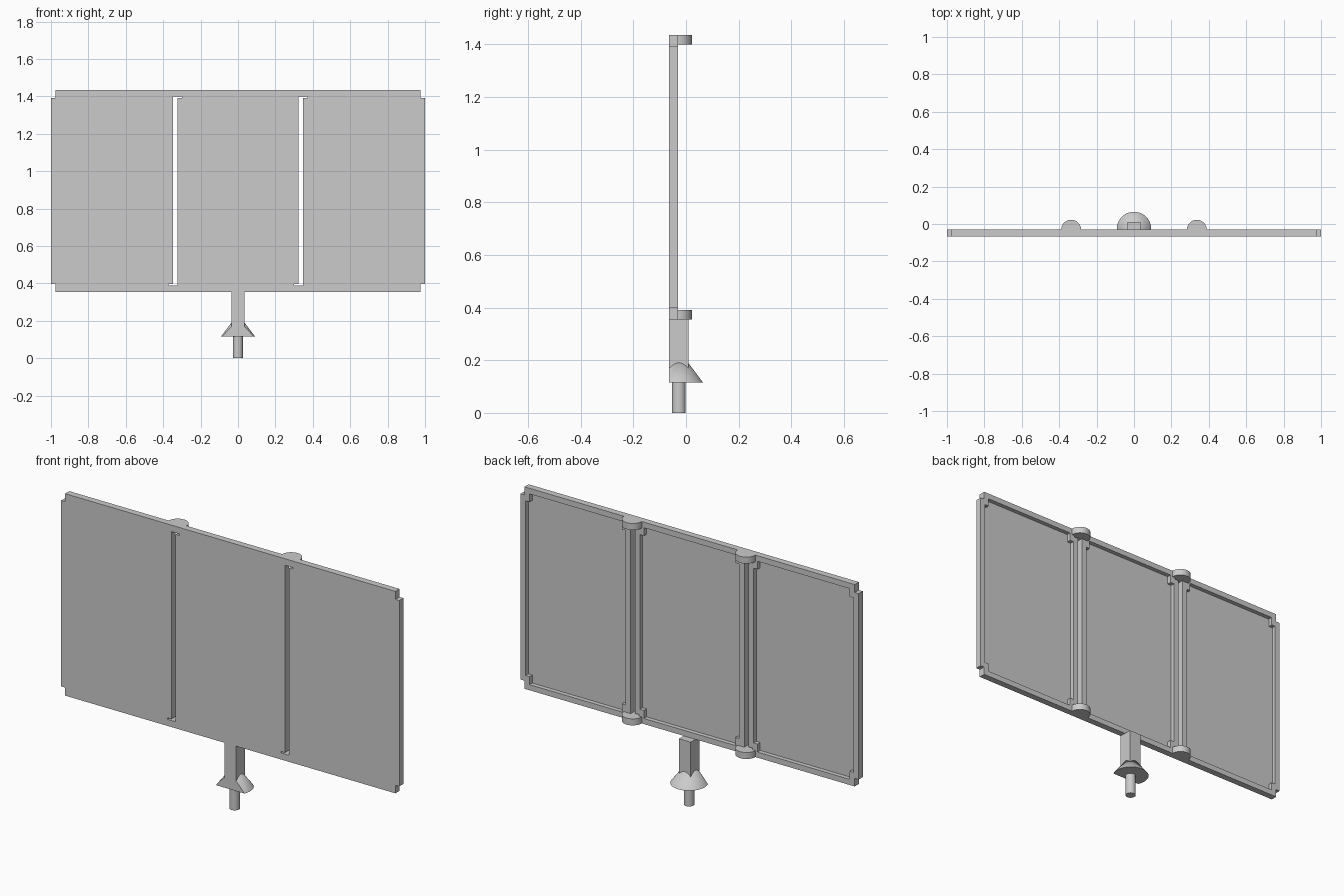
import bpy
import bmesh
from mathutils import Matrix, Vector

default = bpy.data.objects.get("Cube")
if default:
    bpy.data.objects.remove(default, do_unlink=True)

FRONT, BACK, FLOOR = -0.0655, -0.0305, -0.0535   # depth of face, rim and tray floor
BOTTOM, TOP = 0.355, 1.435
SLOT, HALF_GAP = 0.336, 0.0125
NOTCH_X, NOTCH_Z, RIM = 0.023, 0.043, 0.03
AXIS_Y = -0.027

grey = bpy.data.materials.new("light_grey")
grey.use_nodes = True
grey.diffuse_color = (0.6, 0.6, 0.6, 1)
grey.node_tree.nodes["Principled BSDF"].inputs["Base Color"].default_value = (0.6, 0.6, 0.6, 1)


def finish(name, bm, smooth=False):
    bmesh.ops.recalc_face_normals(bm, faces=bm.faces)
    mesh = bpy.data.meshes.new(name)
    bm.to_mesh(mesh)
    bm.free()
    mesh.materials.append(grey)
    obj = bpy.data.objects.new(name, mesh)
    bpy.context.collection.objects.link(obj)
    if smooth:
        bpy.ops.object.select_all(action='DESELECT')
        obj.select_set(True)
        bpy.context.view_layer.objects.active = obj
        bpy.ops.object.shade_smooth_by_angle()
    return obj


def box(name, x, y, z):
    bm = bmesh.new()
    bmesh.ops.create_cube(bm, size=1)
    for v in bm.verts:
        v.co = Vector([r[0] if c < 0 else r[1] for c, r in zip(v.co, (x, y, z))])
    return finish(name, bm)


def round_part(name, x, y, z0, z1, r0, r1, cut_y=None):
    """Upright cylinder or cone, optionally cut flat on its front."""
    bm = bmesh.new()
    bmesh.ops.create_cone(bm, cap_ends=True, segments=48, radius1=r0, radius2=r1,
                          depth=z1 - z0, matrix=Matrix.Translation((x, y, (z0 + z1) / 2)))
    if cut_y is not None:
        bmesh.ops.bisect_plane(bm, geom=bm.verts[:] + bm.edges[:] + bm.faces[:],
                               plane_co=(0, cut_y, 0), plane_no=(0, -1, 0), clear_outer=True)
        bmesh.ops.holes_fill(bm, edges=[e for e in bm.edges if e.is_boundary])
    return finish(name, bm, smooth=True)


def notched(x0, x1, z0, z1):
    """Rectangle outline with a small square notch in every corner."""
    a, b = NOTCH_X, NOTCH_Z
    return [(x0 + a, z0), (x1 - a, z0), (x1 - a, z0 + b), (x1, z0 + b),
            (x1, z1 - b), (x1 - a, z1 - b), (x1 - a, z1), (x0 + a, z1),
            (x0 + a, z1 - b), (x0, z1 - b), (x0, z0 + b), (x0 + a, z0 + b)]


def tray(name, x0, x1):
    """Flat front panel with a raised rim on its back."""
    bm = bmesh.new()
    outer = notched(x0, x1, BOTTOM, TOP)
    inner = notched(x0 + RIM, x1 - RIM, BOTTOM + RIM, TOP - RIM)
    loops = [[bm.verts.new((x, y, z)) for x, z in outline]
             for outline, y in ((outer, FRONT), (outer, BACK), (inner, BACK), (inner, FLOOR))]
    n = len(outer)
    for p, q in zip(loops, loops[1:]):
        for i in range(n):
            j = (i + 1) % n
            bm.faces.new((p[i], p[j], q[j], q[i]))
    bm.faces.new(loops[0])
    bm.faces.new(loops[-1])
    return finish(name, bm)


# Three panels
tray("right_panel", -1, -SLOT - HALF_GAP)
tray("middle_panel", -SLOT + HALF_GAP, SLOT - HALF_GAP)
tray("left_panel", SLOT + HALF_GAP, 1)

# Hinge bridges and half-round hinge caps at both ends of each slot
THICK = 0.035
reach = HALF_GAP + NOTCH_X
for side, x in (("right", -SLOT), ("left", SLOT)):
    for end, z0, s in (("top", TOP, 1), ("bottom", BOTTOM, -1)):
        low, high = sorted((z0, z0 - s * THICK))
        box(f"{side}_{end}_bridge", (x - reach, x + reach), (FRONT, BACK), (low, high))
        # the notch on one side is closed completely
        fill_x = sorted((x - s * HALF_GAP, x - s * reach))
        fill_z = sorted((z0 - s * THICK, z0 - s * NOTCH_Z))
        box(f"{side}_{end}_hinge_tab", fill_x, (FRONT, BACK), fill_z)
        round_part(f"{side}_{end}_hinge_cap", x, BACK, low, high, 0.053, 0.053, cut_y=BACK)

# Stand: post, flared collar and peg
box("post", (-0.035, 0.035), (FRONT, 0.01), (0.115, BOTTOM))
round_part("collar", 0, AXIS_Y, 0.115, 0.237, 0.092, 0, cut_y=FRONT)
round_part("peg", 0, AXIS_Y, 0, 0.12, 0.026, 0.026)
